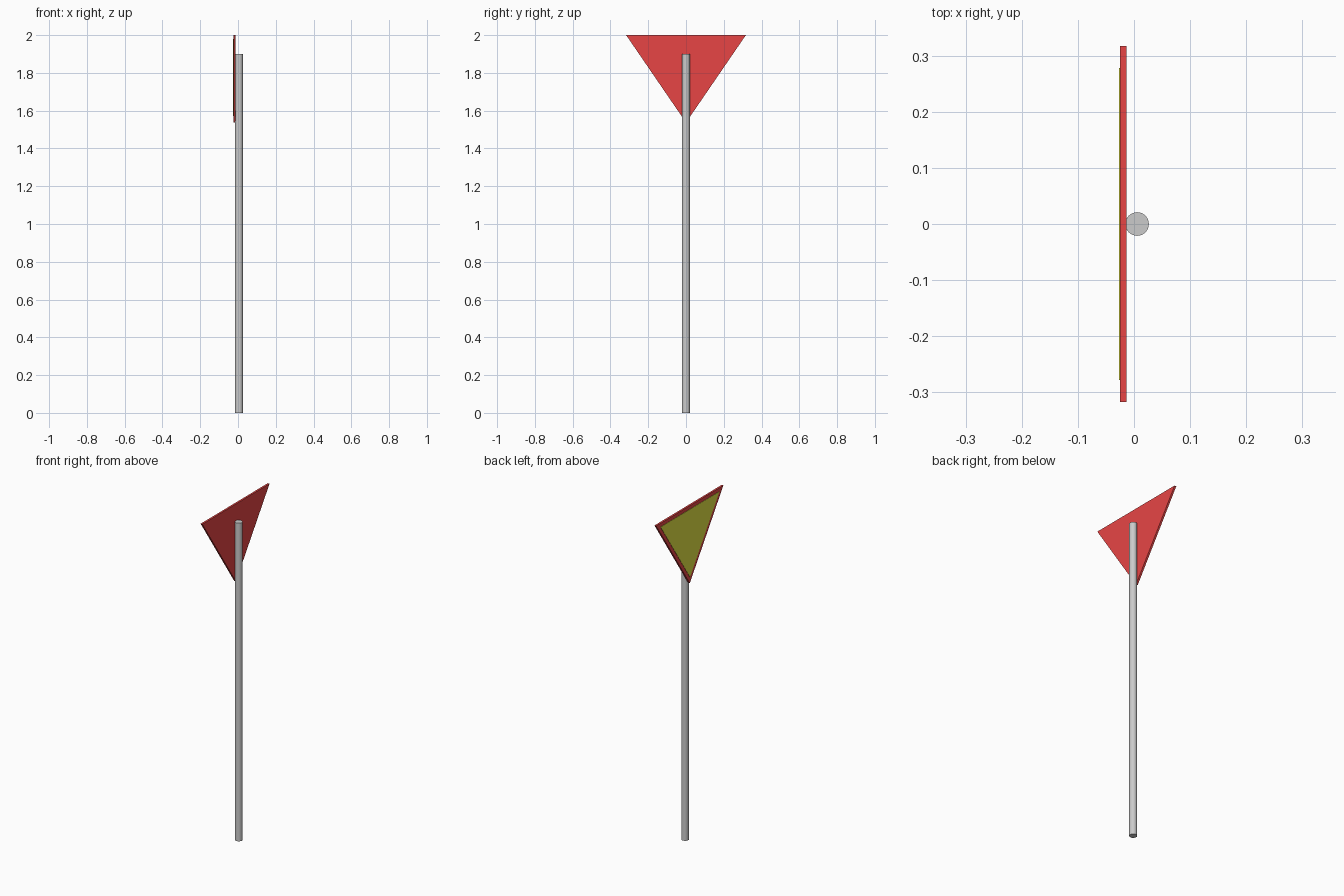
import bpy, bmesh, math

if "Cube" in bpy.data.objects:
    bpy.data.objects.remove(bpy.data.objects["Cube"])


def material(name, color):
    mat = bpy.data.materials.new(name)
    mat.diffuse_color = color
    mat.use_nodes = True
    mat.node_tree.nodes["Principled BSDF"].inputs["Base Color"].default_value = mat.diffuse_color
    return mat


def triangle_plate(name, half_width, top, bottom, x_back, x_front, mat):
    """Downward-pointing triangle in the YZ plane, extruded along x."""
    bm = bmesh.new()
    profile = [(-half_width, top), (0, bottom), (half_width, top)]
    face = bm.faces.new([bm.verts.new((x_back, y, z)) for y, z in profile])
    ext = bmesh.ops.extrude_face_region(bm, geom=[face])
    verts = [g for g in ext["geom"] if isinstance(g, bmesh.types.BMVert)]
    bmesh.ops.translate(bm, verts=verts, vec=(x_front - x_back, 0, 0))
    bmesh.ops.recalc_face_normals(bm, faces=bm.faces)
    mesh = bpy.data.meshes.new(name)
    bm.to_mesh(mesh)
    bm.free()
    mesh.materials.append(mat)
    obj = bpy.data.objects.new(name, mesh)
    bpy.context.collection.objects.link(obj)
    return obj


# Pole
bpy.ops.mesh.primitive_cylinder_add(vertices=32, radius=0.021, depth=1.9,
                                    location=(0.0055, 0, 0.95))
pole = bpy.context.object
pole.name = "pole"
bpy.ops.object.shade_smooth_by_angle(angle=math.radians(30))

# Red sign plate and the raised yellow panel on its face
red = material("sign_red", (0.8, 0.06, 0.06, 1))
yellow = material("sign_yellow", (0.78, 0.78, 0.06, 1))
triangle_plate("sign_plate", 0.317, 2.0, 1.537, -0.0135, -0.025, red)
triangle_plate("sign_panel", 0.278, 1.979, 1.573, -0.02, -0.0268, yellow)
